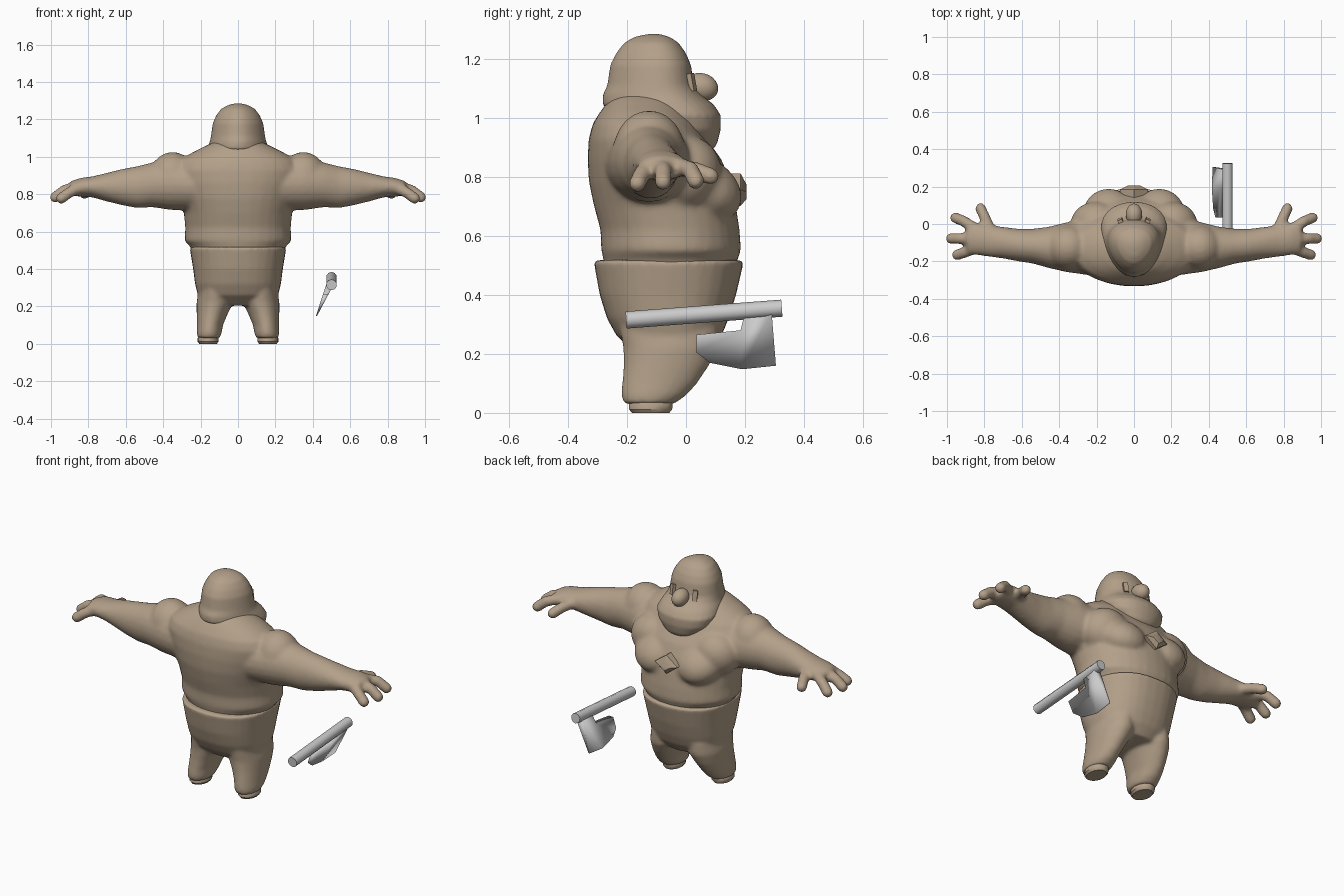
import bpy, bmesh
from math import cos, sin, pi, radians, copysign
from mathutils import Vector, Matrix

old = bpy.data.objects.get("Cube")
if old:
    bpy.data.objects.remove(old)


def material(name, rgb):
    m = bpy.data.materials.new(name)
    m.use_nodes = True
    m.diffuse_color = (*rgb, 1)
    m.node_tree.nodes["Principled BSDF"].inputs["Base Color"].default_value = (*rgb, 1)
    return m


tan = material("tan clay", (0.45, 0.35, 0.25))
grey = material("pale grey metal", (0.6, 0.6, 0.6))


def bridge(bm, rings):
    """Skin a list of equal-length point rings and close both ends."""
    loops = [[bm.verts.new(p) for p in r] for r in rings]
    n = len(loops[0])
    for a, b in zip(loops, loops[1:]):
        for i in range(n):
            bm.faces.new((a[i], a[(i + 1) % n], b[(i + 1) % n], b[i]))
    bm.faces.new(loops[0][::-1])
    bm.faces.new(loops[-1])


def upright(bm, rows, n=32, power=2, taper=0):
    """Stack of rounded sections: height, centre x, half width, back y, front y.
    A power above 2 squares them off; taper narrows the back."""
    rings = []
    for z, cx, w, b, f in rows:
        ring = []
        for i in range(n):
            c, s = cos(2 * pi * i / n), sin(2 * pi * i / n)
            u, v = (copysign(abs(t) ** (2 / power), t) for t in (c, s))
            ring.append((cx + w * u * (1 + taper * v), (b + f) / 2 + (f - b) / 2 * v, z))
        rings.append(ring)
    bridge(bm, rings)


def sideways(bm, rows, side, n=20):
    """Limb along x: x, back y, front y, low z, high z."""
    bridge(bm, [[(side * x, (b + f) / 2 + (f - b) / 2 * cos(2 * pi * i / n),
                  (lo + hi) / 2 + (hi - lo) / 2 * sin(2 * pi * i / n))
                 for i in range(n)] for x, b, f, lo, hi in rows])


def ball(bm, centre, size, tilt=0):
    m = (Matrix.Translation(centre) @ Matrix.Rotation(radians(tilt), 4, 'X')
         @ Matrix.Diagonal((*size, 1)))
    bmesh.ops.create_uvsphere(bm, u_segments=20, v_segments=12, radius=1, matrix=m)


def tube(bm, points, radius, n=10):
    """Rounded finger through a few points."""
    pts = [Vector(p) for p in points]
    rings = []
    for k, p in enumerate(pts):
        d = pts[min(k + 1, len(pts) - 1)] - pts[max(k - 1, 0)]
        q = d.to_track_quat('Z', 'Y')
        rings.append([p + q @ Vector((radius * cos(2 * pi * i / n), radius * sin(2 * pi * i / n), 0))
                      for i in range(n)])
    bridge(bm, rings)
    ball(bm, pts[-1], (radius, radius, radius))


def finish(name, bm, mat, voxel=0, smooth=0, angle=35):
    bmesh.ops.recalc_face_normals(bm, faces=bm.faces)
    me = bpy.data.meshes.new(name)
    bm.to_mesh(me)
    bm.free()
    me.materials.append(mat)
    ob = bpy.data.objects.new(name, me)
    bpy.context.collection.objects.link(ob)
    if voxel:
        r = ob.modifiers.new("fuse", 'REMESH')
        r.mode, r.voxel_size, r.use_smooth_shade = 'VOXEL', voxel, True
        s = ob.modifiers.new("soften", 'SMOOTH')
        s.factor, s.iterations = 0.5, smooth
    else:
        bpy.ops.object.select_all(action='DESELECT')
        ob.select_set(True)
        bpy.context.view_layer.objects.active = ob
        bpy.ops.object.shade_smooth_by_angle(angle=radians(angle))


# Torso, chest, shoulders, arms and hands fused into one skin
bm = bmesh.new()
upright(bm, [(.47, 0, .24, -.27, .16), (.52, 0, .255, -.28, .175), (.55, 0, .287, -.288, .187),
             (.62, 0, .282, -.29, .182), (.7, 0, .29, -.312, .17), (.78, 0, .315, -.329, .155),
             (.86, 0, .34, -.334, .12), (.93, 0, .345, -.33, .07), (.98, 0, .315, -.317, .04),
             (1.02, 0, .25, -.292, .01), (1.06, 0, .17, -.262, -.02), (1.09, 0, .1, -.22, -.06)], power=2.1)
for s in (-1, 1):
    ball(bm, (s * .135, .05, .765), (.14, .15, .105), -30)
    ball(bm, (s * .2, .0, .81), (.14, .12, .13), -20)
    ball(bm, (s * .35, -.125, .888), (.125, .122, .138))
    sideways(bm, [(.2, -.28, .03, .71, .98), (.36, -.258, .01, .715, .99), (.46, -.235, -.015, .73, .97),
                  (.54, -.212, -.025, .725, .95), (.62, -.2, -.025, .74, .935), (.7, -.185, -.015, .76, .915),
                  (.78, -.175, -.003, .783, .895), (.84, -.167, .006, .787, .888), (.895, -.16, .0, .79, .87)], s)
    # Thumb and three fingers
    for path in ([(.77, -.03, .835), (.8, .04, .82), (.82, .083, .802)],
                 [(.84, -.03, .84), (.91, .015, .825), (.955, .033, .787)],
                 [(.86, -.078, .84), (.93, -.078, .82), (.978, -.078, .783)],
                 [(.84, -.125, .835), (.9, -.15, .81), (.945, -.165, .777)]):
        tube(bm, [(s * x, y, z) for x, y, z in path], .031)
finish("upper_body", bm, tan, .01, 14)

# Trousers with two short legs
bm = bmesh.new()
upright(bm, [(.518, 0, .26, -.315, .198), (.49, 0, .255, -.309, .191), (.4, 0, .24, -.293, .17),
             (.32, 0, .23, -.268, .145), (.26, 0, .215, -.235, .12), (.205, 0, .13, -.17, .08)], power=2.3)
for s in (-1, 1):
    upright(bm, [(.36, s * .11, .06, -.18, .05), (.29, s * .122, .088, -.225, .11),
                 (.22, s * .124, .098, -.213, .108), (.16, s * .138, .083, -.212, .078),
                 (.1, s * .15, .07, -.217, .038), (.06, s * .154, .067, -.22, .002),
                 (.03, s * .156, .06, -.212, -.04)])
finish("trousers", bm, tan, .009, 12)

# Feet
for s, name in ((-1, "right_foot"), (1, "left_foot")):
    bm = bmesh.new()
    upright(bm, [(0, s * .16, .047, -.185, -.055), (.012, s * .16, .056, -.195, -.045),
                 (.03, s * .16, .056, -.195, -.043), (.05, s * .16, .045, -.18, -.06)], 14)
    finish(name, bm, tan)

# Head, wedge-shaped with a heavy jaw
bm = bmesh.new()
upright(bm, [(.88, 0, .05, .0, .08), (.91, 0, .1, -.07, .105), (.96, 0, .155, -.17, .118),
             (1.01, 0, .175, -.24, .118), (1.045, 0, .164, -.284, .095), (1.08, 0, .148, -.282, .05),
             (1.11, 0, .142, -.267, .027), (1.18, 0, .132, -.257, .017), (1.22, 0, .115, -.237, .0),
             (1.255, 0, .09, -.21, -.025), (1.275, 0, .055, -.175, -.055), (1.285, 0, .02, -.13, -.09)],
        power=2.05, taper=.2)
finish("head", bm, tan, .009, 5)

# Nose
bm = bmesh.new()
ball(bm, (0, .052, 1.105), (.044, .058, .047), -15)
finish("nose", bm, tan, angle=60)

# Eyes as small upright slabs
for s, name in ((-1, "right_eye"), (1, "left_eye")):
    bm = bmesh.new()
    bmesh.ops.create_cube(bm, size=1, matrix=Matrix.Translation((s * .07, .012, 1.12))
                          @ Matrix.Rotation(radians(10), 4, 'X')
                          @ Matrix.Rotation(radians(-s * 25), 4, 'Z')
                          @ Matrix.Diagonal((.026, .034, .06, 1)))
    finish(name, bm, tan)

# Diamond ornament on the chest
bm = bmesh.new()
bridge(bm, [[(w * cos(i * pi / 2), y, z + h * sin(i * pi / 2)) for i in range(4)]
            for w, h, y, z in ((.075, .055, .13, .757), (.075, .055, .185, .757), (.035, .025, .205, .75))])
finish("chest_diamond", bm, tan)

# Axe handle
bm = bmesh.new()
start, end = Vector((.5, -.203, .315)), Vector((.5, .325, .355))
m = Matrix.Translation((start + end) / 2) @ (end - start).to_track_quat('Z', 'Y').to_matrix().to_4x4()
bmesh.ops.create_cone(bm, cap_ends=True, segments=10, radius1=.029, radius2=.029,
                      depth=(end - start).length, matrix=m)
finish("axe_handle", bm, grey, angle=50)

# Axe blade leaning outward, thinning towards its edge
bm = bmesh.new()
outline = [(.2, .34), (.29, .345), (.305, .16), (.19, .148), (.08, .17), (.035, .205), (.035, .265), (.185, .28)]


def blade_side(s):
    return [(.42 + (z - .15) * .43 + s * (.003 + .1 * (z - .148)), y, z) for y, z in outline]


bridge(bm, [blade_side(-1), blade_side(1)])
finish("axe_blade", bm, grey, angle=100)
